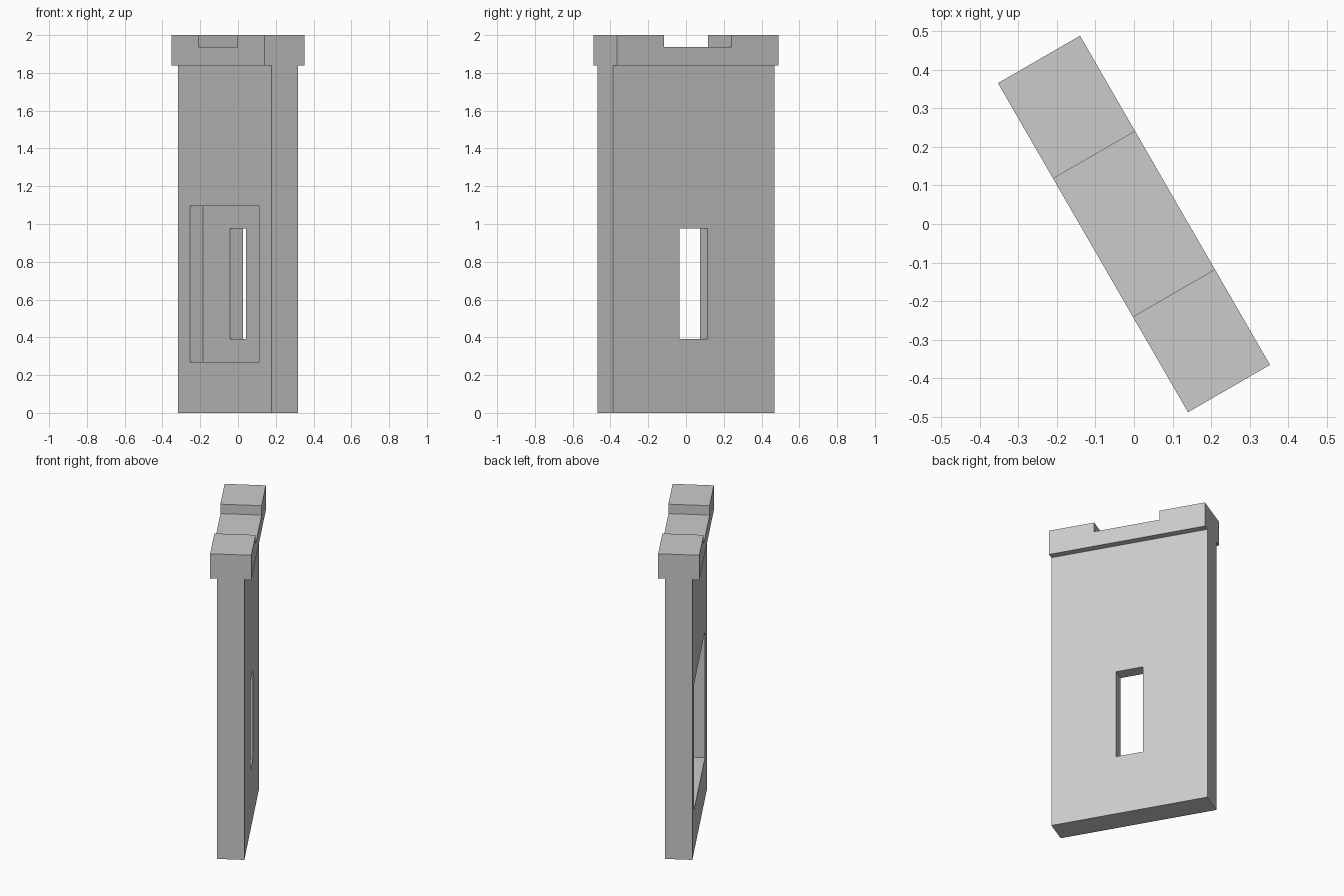
import bpy
import bmesh
from math import radians

if "Cube" in bpy.data.objects:
    bpy.data.objects.remove(bpy.data.objects["Cube"], do_unlink=True)

TURN = radians(-60)      # the wall stands diagonally
HALF_LENGTH = 0.4935
BODY, CAP = 0.081, 0.123  # half thicknesses
CAP_Z, TOP = 1.838, 2.0

stone = bpy.data.materials.new("grey stone")
stone.use_nodes = True
grey = (0.6, 0.6, 0.6, 1)
stone.diffuse_color = grey
stone.node_tree.nodes["Principled BSDF"].inputs["Base Color"].default_value = grey


def add_object(name, bm):
    bmesh.ops.recalc_face_normals(bm, faces=bm.faces[:])
    mesh = bpy.data.meshes.new(name)
    bm.to_mesh(mesh)
    bm.free()
    mesh.materials.append(stone)
    obj = bpy.data.objects.new(name, mesh)
    obj.rotation_euler.z = TURN
    bpy.context.collection.objects.link(obj)
    return obj


def extrude_profile(name, profile, half_length):
    """Extrude a thickness/height outline along the wall."""
    bm = bmesh.new()
    face = bm.faces.new([bm.verts.new((-half_length, y, z)) for y, z in profile])
    new = bmesh.ops.extrude_face_region(bm, geom=[face])["geom"]
    verts = [v for v in new if isinstance(v, bmesh.types.BMVert)]
    bmesh.ops.translate(bm, verts=verts, vec=(2 * half_length, 0, 0))
    return add_object(name, bm)


def cut(target, name, half_width, y0, y1, z0, z1):
    """Remove a box-shaped opening from the wall."""
    cutter = extrude_profile(name, [(y0, z0), (y1, z0), (y1, z1), (y0, z1)], half_width)
    cutter.hide_render = True
    mod = target.modifiers.new(name, "BOOLEAN")
    mod.operation = "DIFFERENCE"
    mod.solver = "EXACT"
    mod.object = cutter
    bpy.context.view_layer.objects.active = target
    bpy.ops.object.modifier_apply(modifier=mod.name)
    bpy.data.objects.remove(cutter, do_unlink=True)


# Wall slab with its overhanging cap as one T-shaped profile
right_half = [(BODY, 0), (BODY, CAP_Z), (CAP, CAP_Z), (CAP, TOP)]
left_half = [(-y, z) for y, z in reversed(right_half)]
wall = extrude_profile("parapet_wall", right_half + left_half, HALF_LENGTH)

# Crenel notch, inner niche and narrow window slit
cut(wall, "crenel_notch", 0.207, -0.3, 0.3, 1.938, 2.2)
cut(wall, "niche", 0.37, -0.3, 0, 0.27, 1.096)
cut(wall, "window_slit", 0.085, -0.3, 0.3, 0.392, 0.975)
